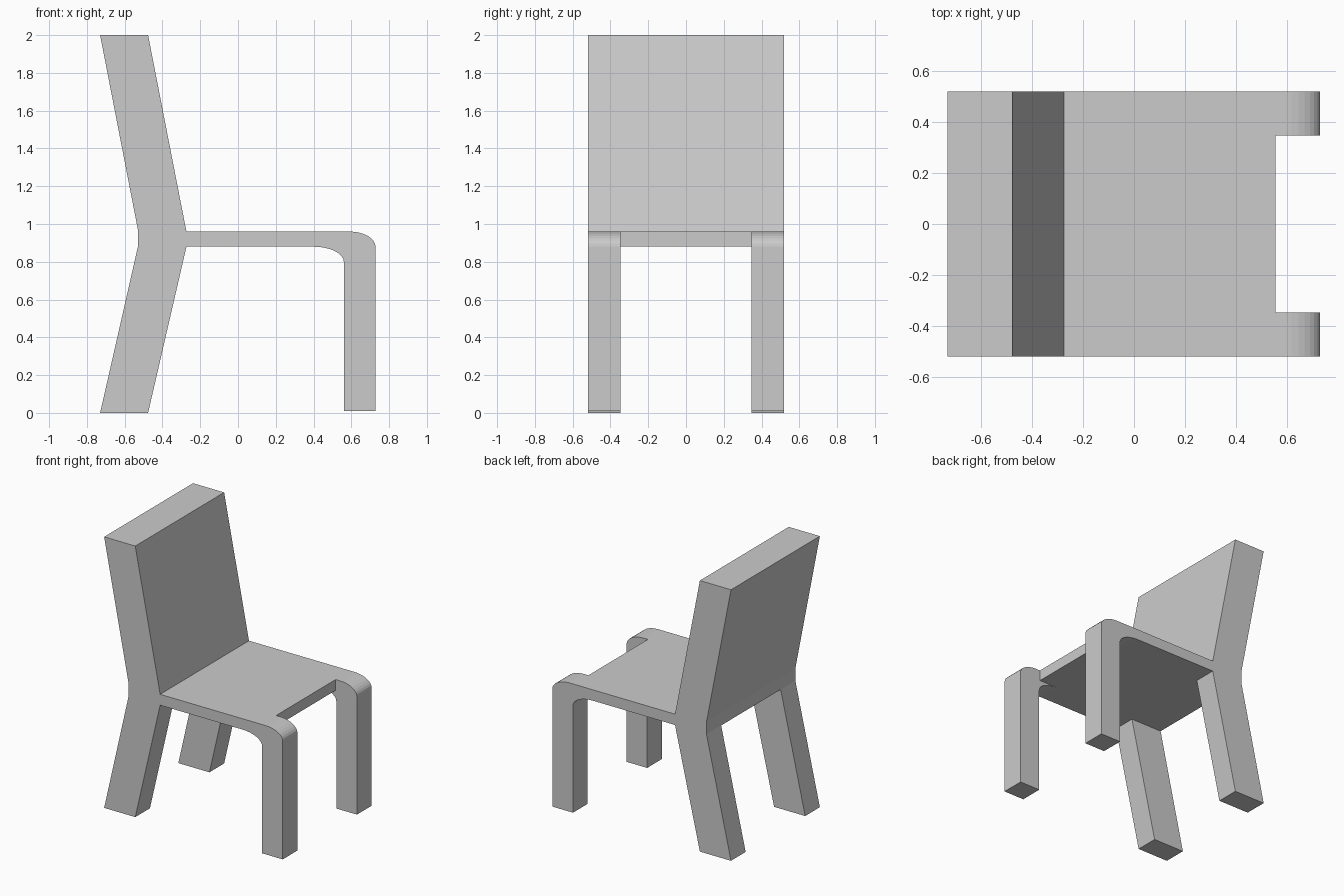
import bpy, bmesh
from math import sin, cos, pi

if "Cube" in bpy.data.objects:
    bpy.data.objects.remove(bpy.data.objects["Cube"])

Y_OUT, Y_IN = 0.518, 0.347      # half width, inner side of the legs
TOP, UNDER = 0.96, 0.88         # seat top and underside


def prism(name, profile, y0, y1):
    """Extrude an (x, z) outline from y0 to y1."""
    bm = bmesh.new()
    face = bm.faces.new([bm.verts.new((x, y0, z)) for x, z in profile])
    ext = bmesh.ops.extrude_face_region(bm, geom=[face])
    moved = [g for g in ext["geom"] if isinstance(g, bmesh.types.BMVert)]
    bmesh.ops.translate(bm, verts=moved, vec=(0, y1 - y0, 0))
    bmesh.ops.recalc_face_normals(bm, faces=bm.faces)
    mesh = bpy.data.meshes.new(name)
    bm.to_mesh(mesh)
    bm.free()
    obj = bpy.data.objects.new(name, mesh)
    bpy.context.collection.objects.link(obj)
    return obj


def bend(cx, cz, rx, rz, n=8):
    """Quarter ellipse from the top round to the front."""
    return [(cx + rx * sin(i * pi / 2 / n), cz + rz * cos(i * pi / 2 / n))
            for i in range(n + 1)]


# Leaning backrest and flat seat in one side outline
prism("seat_and_backrest",
      [(-0.73, 2), (-0.476, 2), (-0.273, TOP), (0.554, TOP), (0.554, UNDER),
       (-0.273, UNDER), (-0.53, UNDER), (-0.53, 0.97)], -Y_OUT, Y_OUT)

# Front legs bend down from the seat
outer = bend(0.59, UNDER, 0.138, 0.08)
inner = bend(0.40, 0.80, 0.16, 0.08)
front_leg = ([(0.554, TOP)] + outer + [(0.728, 0.01), (0.56, 0.01)]
             + inner[::-1] + [(0.554, UNDER)])

# Splayed back legs
back_leg = [(-0.53, UNDER), (-0.273, UNDER), (-0.476, 0), (-0.73, 0)]

for side, y0, y1 in (("left", -Y_OUT, -Y_IN), ("right", Y_IN, Y_OUT)):
    prism("front_leg_" + side, front_leg, y0, y1)
    prism("back_leg_" + side, back_leg, y0, y1)
